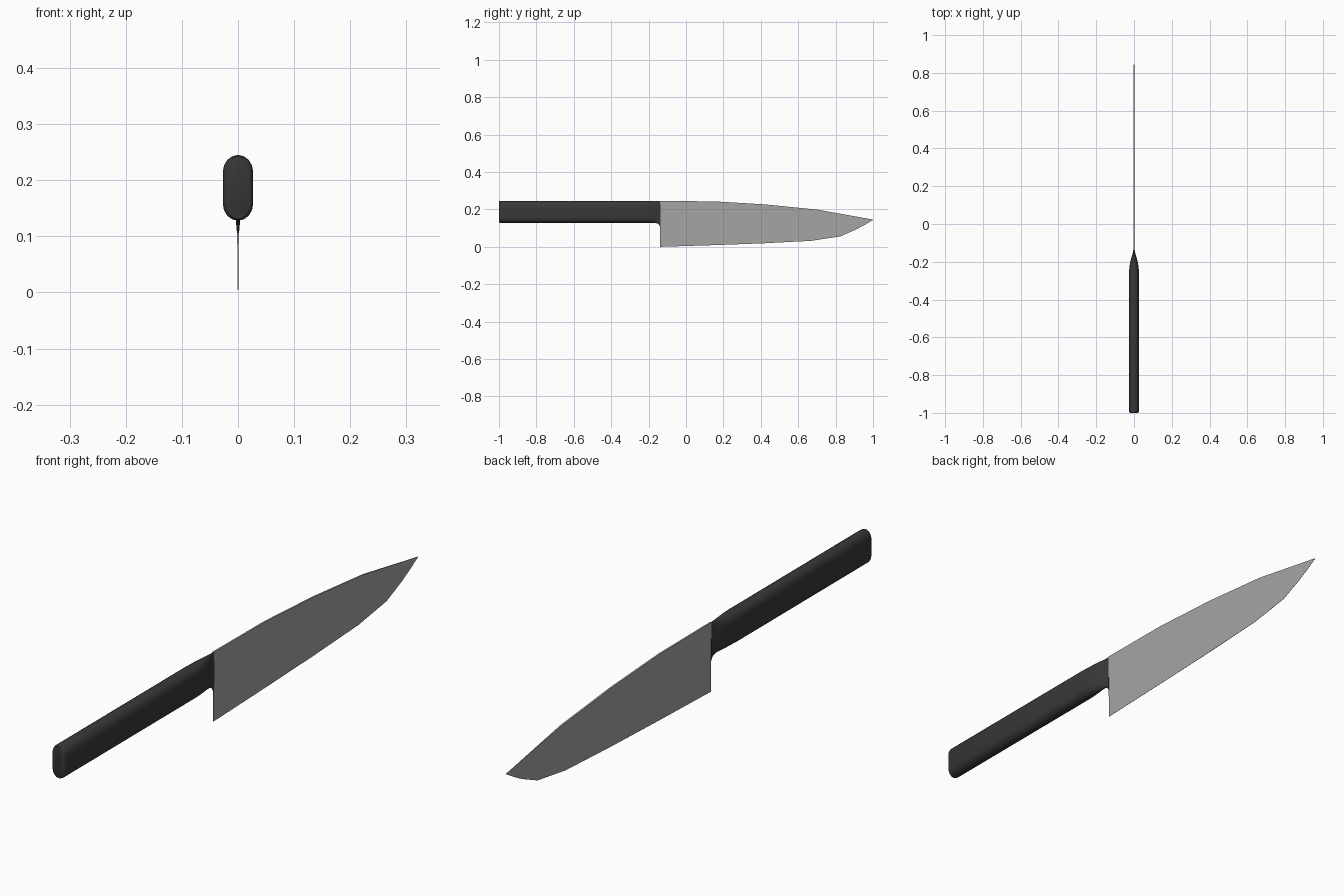
import bpy, bmesh, math

if "Cube" in bpy.data.objects:
    bpy.data.objects.remove(bpy.data.objects["Cube"])


def material(name, rgb):
    m = bpy.data.materials.new(name)
    m.diffuse_color = (*rgb, 1.0)
    m.use_nodes = True
    m.node_tree.nodes["Principled BSDF"].inputs["Base Color"].default_value = m.diffuse_color
    return m


def loft(name, rings, mat, angle):
    """Skin a list of equally sized closed rings and cap both ends."""
    bm = bmesh.new()
    loops = [[bm.verts.new(p) for p in ring] for ring in rings]
    n = len(loops[0])
    for a, b in zip(loops, loops[1:]):
        for i in range(n):
            j = (i + 1) % n
            bm.faces.new((a[i], a[j], b[j], b[i]))
    bm.faces.new(loops[0])
    bm.faces.new(loops[-1])
    bmesh.ops.recalc_face_normals(bm, faces=bm.faces)
    me = bpy.data.meshes.new(name)
    bm.to_mesh(me)
    bm.free()
    me.materials.append(mat)
    ob = bpy.data.objects.new(name, me)
    bpy.context.collection.objects.link(ob)
    bpy.ops.object.select_all(action='DESELECT')
    ob.select_set(True)
    bpy.context.view_layer.objects.active = ob
    bpy.ops.object.shade_smooth_by_angle(angle=math.radians(angle))
    return ob


def lerp(line, y):
    for (y0, z0), (y1, z1) in zip(line, line[1:]):
        if y <= y1:
            return z0 + (z1 - z0) * (y - y0) / (y1 - y0)
    return line[-1][1]


steel = material("blade_grey", (0.38, 0.38, 0.38))
black = material("handle_black", (0.04, 0.04, 0.04))

# Blade: wedge section, thick at the spine, thin at the cutting edge
spine = [(-0.138, 0.245), (0.15, 0.243), (0.42, 0.227), (0.70, 0.199), (1.0, 0.146)]
edge = [(-0.138, 0.0), (0.15, 0.009), (0.42, 0.019), (0.67, 0.032),
        (0.826, 0.056), (0.91, 0.093), (0.96, 0.120), (1.0, 0.144)]
stations = sorted({p[0] for p in spine + edge})
rings = []
for y in stations:
    top, low = lerp(spine, y), lerp(edge, y)
    t = 0.003 * max(0.15, min(1.0, (1.0 - y) / 0.35))
    e = 0.0004
    rings.append([(-t, y, top), (t, y, top), (e, y, low), (-e, y, low)])
loft("blade", rings, steel, 20)


# Handle: stadium section, tapering into a thin neck with a flared underside
def section(y, hw, top, low, arc=0.03, steps=8):
    pts = []
    for centre, start in ((top - arc, 0.0), (low + arc, math.pi)):
        for i in range(steps + 1):
            a = start + math.pi * i / steps
            pts.append((hw * math.cos(a), y, centre + arc * math.sin(a)))
    return pts


# y, half width, top, bottom
profile = [
    (-1.0, 0.020, 0.243, 0.131), (-0.997, 0.024, 0.2445, 0.129),
    (-0.990, 0.027, 0.245, 0.128), (-0.27, 0.027, 0.245, 0.128),
    (-0.235, 0.025, 0.245, 0.128), (-0.205, 0.0205, 0.245, 0.128),
    (-0.18, 0.0145, 0.245, 0.128), (-0.162, 0.009, 0.245, 0.127),
    (-0.150, 0.006, 0.245, 0.123), (-0.142, 0.0045, 0.245, 0.115),
    (-0.137, 0.0035, 0.245, 0.103)]
loft("handle", [section(*p) for p in profile], black, 40)
